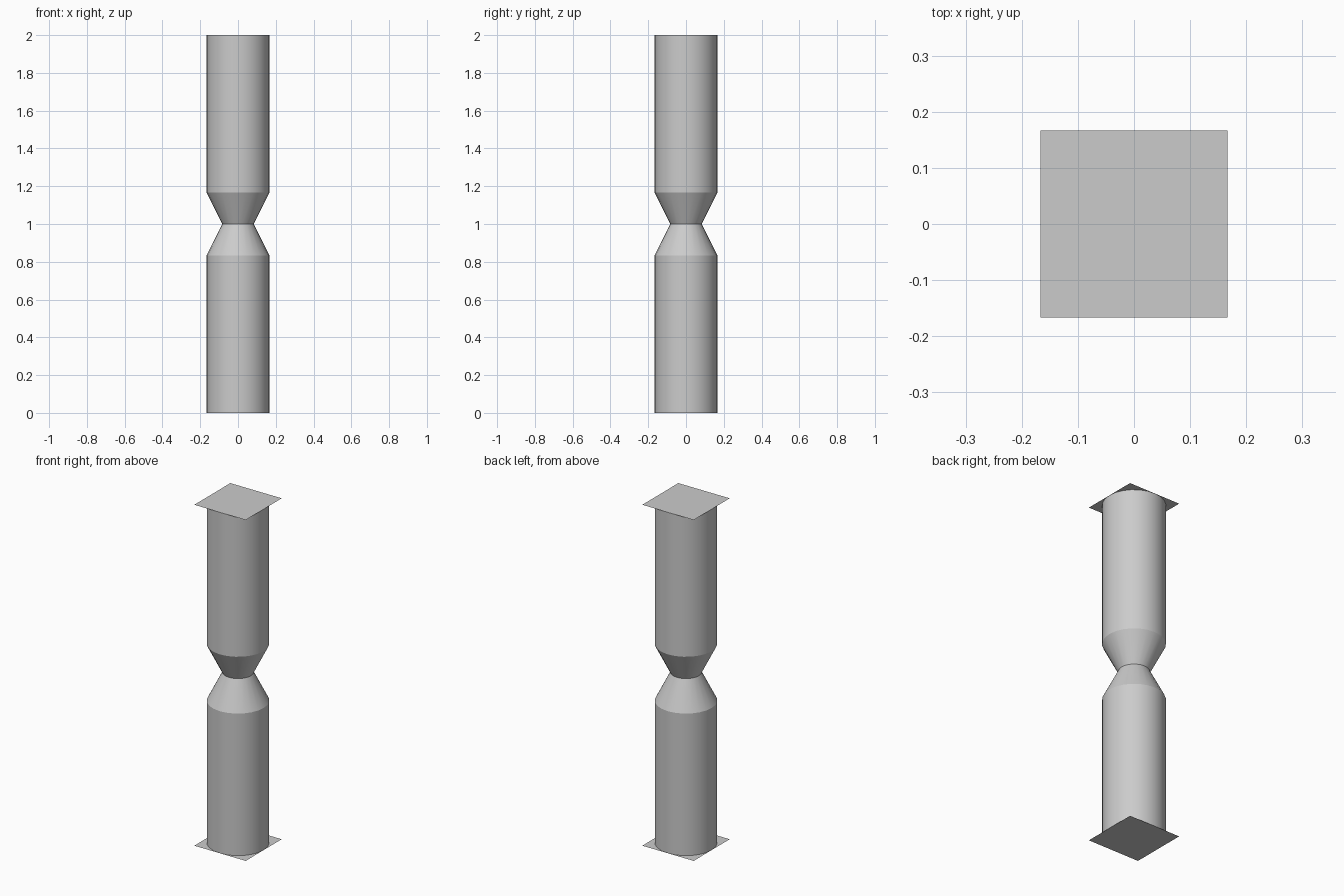
import bpy
import bmesh
import math

if "Cube" in bpy.data.objects:
    bpy.data.objects.remove(bpy.data.objects["Cube"])

R = 1 / 6      # shaft radius
SIDES = 24


def add_object(name, bm):
    mesh = bpy.data.meshes.new(name)
    bm.to_mesh(mesh)
    bm.free()
    obj = bpy.data.objects.new(name, mesh)
    bpy.context.collection.objects.link(obj)
    return obj


# Open round column: two shafts pinched together at a narrow waist
profile = [(R, 0), (R, 5 / 6), (R / 2, 1), (R, 7 / 6), (R, 2)]
bm = bmesh.new()
rings = [[bm.verts.new((r * math.cos(2 * math.pi * i / SIDES),
                        r * math.sin(2 * math.pi * i / SIDES), z))
          for i in range(SIDES)] for r, z in profile]
for low, high in zip(rings, rings[1:]):
    for i in range(SIDES):
        j = (i + 1) % SIDES
        bm.faces.new((low[i], low[j], high[j], high[i]))
column = add_object("pinched_column", bm)

# Smooth around the column, sharp at the waist rings
bpy.context.view_layer.objects.active = column
column.select_set(True)
bpy.ops.object.shade_smooth_by_angle(angle=math.radians(20))


# Thin square end plates, top facing up and bottom facing down
def end_plate(name, z, flip):
    bm = bmesh.new()
    corners = [(-R, -R), (R, -R), (R, R), (-R, R)]
    if flip:
        corners.reverse()
    bm.faces.new([bm.verts.new((x, y, z)) for x, y in corners])
    return add_object(name, bm)


end_plate("top_plate", 2, False)
end_plate("bottom_plate", 0, True)
